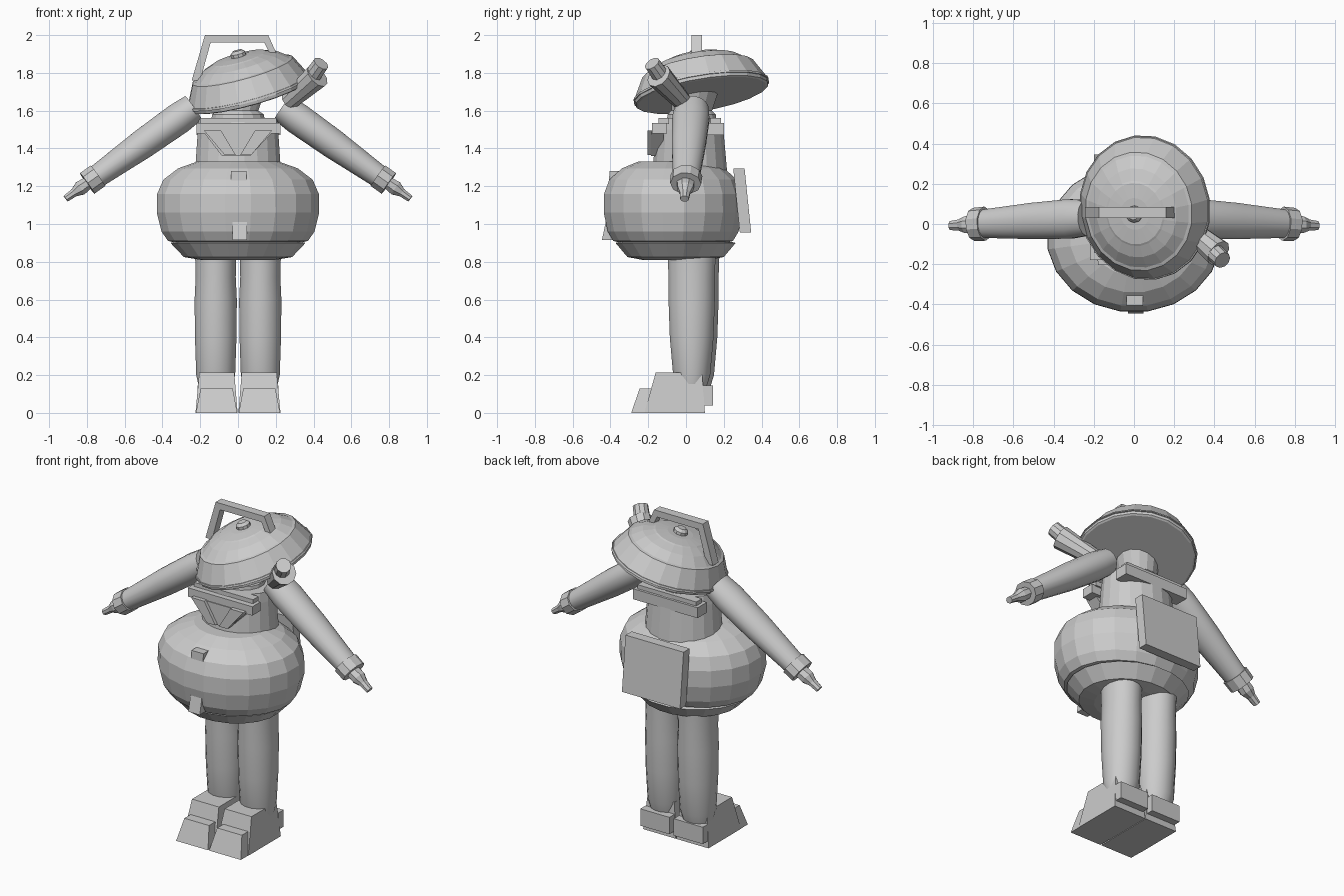
import bpy, bmesh, math
from mathutils import Matrix, Vector

if "Cube" in bpy.data.objects:
    bpy.data.objects.remove(bpy.data.objects["Cube"])

grey = bpy.data.materials.new("light_grey")
grey.diffuse_color = (0.6, 0.6, 0.6, 1)
grey.use_nodes = True
grey.node_tree.nodes["Principled BSDF"].inputs["Base Color"].default_value = grey.diffuse_color


def finish(name, bm, smooth=False):
    bmesh.ops.recalc_face_normals(bm, faces=bm.faces)
    me = bpy.data.meshes.new(name)
    bm.to_mesh(me)
    bm.free()
    me.materials.append(grey)
    ob = bpy.data.objects.new(name, me)
    bpy.context.collection.objects.link(ob)
    if smooth:
        bpy.context.view_layer.objects.active = ob
        ob.select_set(True)
        bpy.ops.object.shade_smooth_by_angle(angle=math.radians(40))
        ob.select_set(False)
    return ob


def loft(name, rings, sides=20, mat=Matrix(), smooth=False):
    """Closed skin over elliptical rings given as (height, rx, ry, offset_x, offset_y)."""
    bm = bmesh.new()
    prev = None
    for h, rx, ry, dx, dy in rings:
        ring = []
        for i in range(sides):
            a = math.tau * (i + 0.5) / sides
            ring.append(bm.verts.new(mat @ Vector((dx + rx * math.cos(a), dy + ry * math.sin(a), h))))
        if prev:
            for i in range(sides):
                j = (i + 1) % sides
                bm.faces.new((prev[i], prev[j], ring[j], ring[i]))
        else:
            bm.faces.new(ring)
        prev = ring
    bm.faces.new(prev)
    return finish(name, bm, smooth)


def prism(name, outline, a, b, axis="y"):
    """Extrude an outline: (x, z) along y, or (y, z) along x."""
    bm = bmesh.new()
    put = (lambda p, d: (p[0], d, p[1])) if axis == "y" else (lambda p, d: (d, p[0], p[1]))
    ends = [[bm.verts.new(put(p, d)) for p in outline] for d in (a, b)]
    n = len(outline)
    for e in ends:
        bm.faces.new(e)
    for i in range(n):
        j = (i + 1) % n
        bm.faces.new((ends[0][i], ends[0][j], ends[1][j], ends[1][i]))
    return finish(name, bm)


def frustum(name, low, high, z0, z1):
    """Block between two rectangles given as (x0, x1, y0, y1)."""
    bm = bmesh.new()
    rows = []
    for (x0, x1, y0, y1), z in ((low, z0), (high, z1)):
        rows.append([bm.verts.new((x, y, z)) for x, y in ((x0, y0), (x1, y0), (x1, y1), (x0, y1))])
        bm.faces.new(rows[-1])
    for i in range(4):
        j = (i + 1) % 4
        bm.faces.new((rows[0][i], rows[0][j], rows[1][j], rows[1][i]))
    return finish(name, bm)


def box(name, x0, x1, y0, y1, z0, z1):
    return frustum(name, (x0, x1, y0, y1), (x0, x1, y0, y1), z0, z1)


def along(start, end):
    """Frame at start whose z axis points to end, with its local y kept near world y."""
    z = (Vector(end) - Vector(start)).normalized()
    x = Vector((0, 1, 0)).cross(z).normalized()
    m = Matrix((x, z.cross(x), z)).transposed().to_4x4()
    m.translation = start
    return m, (Vector(end) - Vector(start)).length


# head: tilted dome with a stepped lid and a knob
tilt = Matrix.Translation((0.06, 0.085, 1.68)) @ Matrix.Rotation(math.radians(9.5), 4, "X") \
    @ Matrix.Rotation(math.radians(-15), 4, "Y")
loft("head", [(h, r * 0.92, r, 0, 0) for h, r in
              ((0, 0.345), (0.005, 0.357), (0.03, 0.36), (0.14, 0.30), (0.145, 0.283),
               (0.185, 0.225), (0.205, 0.165), (0.21, 0.155), (0.218, 0.08))], 20, tilt)
loft("head_rim", [(0.022, 0.338, 0.366, 0, 0), (0.034, 0.335, 0.363, 0, 0)], 20, tilt)
loft("head_knob", [(0.21, 0.042, 0.042, 0, 0), (0.235, 0.042, 0.042, 0, 0),
                   (0.25, 0.025, 0.025, 0, 0)], 10, tilt)

# carrying handle over the head
prism("handle", [(-0.245, 1.76), (-0.175, 2.0), (0.16, 2.0), (0.205, 1.90),
                 (0.175, 1.89), (0.14, 1.96), (-0.145, 1.96), (-0.2, 1.76)], 0.03, 0.085)

# side lamp on the head
m, l = along((0.27, -0.02, 1.65), (0.42, -0.145, 1.785))
loft("lamp_body", [(0, 0.05, 0.05, 0, 0), (l, 0.07, 0.07, 0, 0)], 10, m)
m, l = along((0.38, -0.12, 1.765), (0.44, -0.18, 1.85))
loft("lamp_tip", [(0, 0.048, 0.048, 0, 0), (l, 0.044, 0.044, 0, 0)], 10, m)

# neck and chest
loft("neck", [(1.5, 0.15, 0.14, 0, 0.03), (1.58, 0.14, 0.13, 0, 0.03), (1.60, 0.11, 0.11, 0, 0.03),
              (1.72, 0.13, 0.13, 0.02, 0.05)], 16)
loft("chest", [(1.28, 0.23, 0.20, 0, 0.02), (1.5, 0.215, 0.18, 0, 0.02),
               (1.56, 0.21, 0.16, 0, 0.02)], 20)
box("front_bar", -0.22, 0.225, -0.18, -0.10, 1.48, 1.535)
box("back_bar", -0.22, 0.225, 0.11, 0.20, 1.47, 1.535)
for name, y0, y1 in (("front_bar_ledge", -0.145, -0.09), ("back_bar_ledge", 0.13, 0.185)):
    box(name, -0.2, 0.205, y0, y1, 1.53, 1.56)

# chest pouch with a V of two straps
prism("pouch", [(-0.185, 1.49), (0.185, 1.49), (0.065, 1.36), (-0.085, 1.36)], -0.185, -0.12)
for s, name in ((-1, "left_strap"), (1, "right_strap")):
    prism(name, [(s * 0.18, 1.495), (s * 0.09, 1.495), (s * 0.012, 1.365), (s * 0.07, 1.365)], -0.205, -0.17)

# round belly and the skirt ring under it
loft("belly", [(z, r, r * 0.855, 0, -0.068) for z, r in
               ((0.905, 0.35), (0.91, 0.375), (0.96, 0.41), (1.06, 0.435), (1.16, 0.433),
                (1.235, 0.40), (1.295, 0.32), (1.33, 0.22))], 20)
loft("skirt_ring", [(z, r, r * 0.89, 0, -0.055) for z, r in
                    ((0.81, 0.20), (0.825, 0.29), (0.9, 0.362), (0.905, 0.34))], 20)

# belly buttons and back panel
prism("upper_button", [(-0.41, 1.18), (-0.405, 1.28), (-0.335, 1.28), (-0.335, 1.18)], -0.037, 0.045, "x")
prism("lower_button", [(-0.445, 0.915), (-0.425, 1.01), (-0.37, 1.01), (-0.37, 0.915)], -0.03, 0.048, "x")
prism("back_panel", [(0.25, 1.295), (0.31, 1.295), (0.345, 0.955), (0.285, 0.955)], -0.2, 0.2, "x")

for s, side in ((-1, "left"), (1, "right")):
    # sleeve, cuff and hand
    shoulder = (s * 0.235, 0.03, 1.615)
    m, l = along(shoulder, (s * 0.77, 0.0, 1.235))
    loft(side + "_arm", [(0, 0.078, 0.09, 0, 0), (l * 0.15, 0.085, 0.1, 0, 0), (l * 0.5, 0.08, 0.092, 0, 0),
                         (l, 0.06, 0.07, 0, 0)], 16, m, True)
    loft(side + "_cuff", [(l - 0.035, 0.07, 0.085, 0, 0), (l + 0.035, 0.07, 0.082, 0, 0)], 10, m)
    loft(side + "_hand", [(l + 0.02, 0.035, 0.05, 0, 0), (l + 0.08, 0.042, 0.045, 0, 0),
                          (l + 0.12, 0.024, 0.03, 0, 0), (l + 0.175, 0.02, 0.024, 0, 0)], 8, m)

    # leg, the left one standing slightly further back
    y = 0.03 if s > 0 else 0.05
    loft(side + "_leg", [(0.12, 0.085, 0.075, s * 0.12, y), (0.2, 0.105, 0.10, s * 0.118, y),
                         (0.4, 0.112, 0.118, s * 0.118, y), (0.6, 0.114, 0.125, s * 0.118, y),
                         (0.72, 0.108, 0.125, s * 0.118, y), (0.86, 0.112, 0.13, s * 0.118, y)], 16, smooth=True)

    # boot, toe cap and heel
    def span(inner, outer):
        return tuple(sorted((s * inner, s * outer)))
    frustum(side + "_boot", span(0.002, 0.225) + (-0.22, 0.1), span(0.02, 0.205) + (-0.16, 0.085), 0, 0.215)
    frustum(side + "_toe", span(0.004, 0.223) + (-0.29, -0.19), span(0.028, 0.198) + (-0.245, -0.15), 0, 0.13)
    box(side + "_heel", *span(0.015, 0.215), 0.09, 0.142, 0.04, 0.145)
